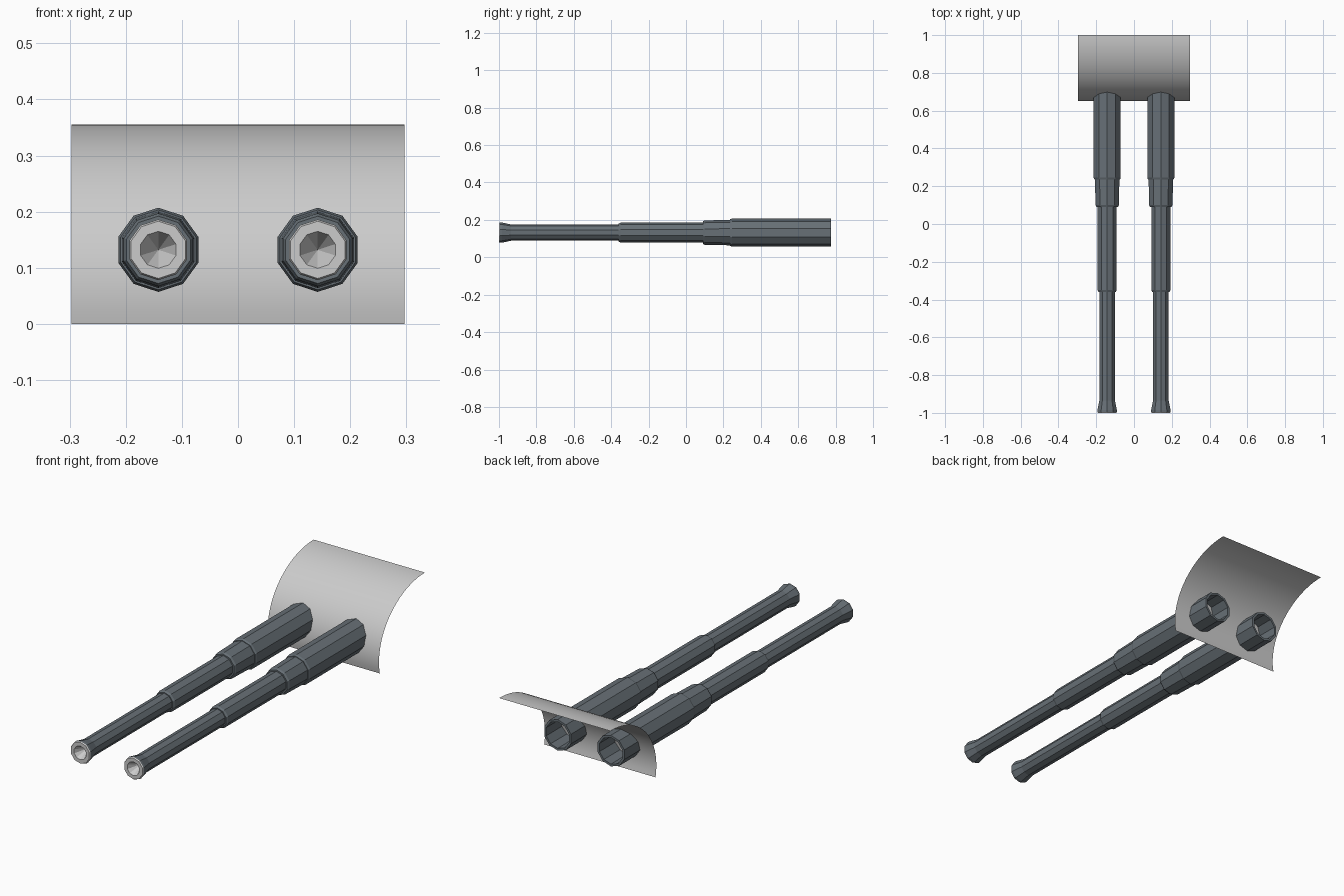
import bpy, bmesh
from math import sin, cos, pi, asin

if "Cube" in bpy.data.objects:
    bpy.data.objects.remove(bpy.data.objects["Cube"])

SIDES = 10
BARREL_X, BARREL_Z = 0.142, 0.132


def make_object(name, bm, material=None):
    mesh = bpy.data.meshes.new(name)
    bm.to_mesh(mesh)
    bm.free()
    if material:
        mesh.materials.append(material)
    obj = bpy.data.objects.new(name, mesh)
    bpy.context.collection.objects.link(obj)
    return obj


def lathe(name, profile, x, material=None):
    """Turn (y, radius) points around an axis along y; radius 0 closes to a point."""
    bm = bmesh.new()
    rings = []
    for y, r in profile:
        if r == 0:
            rings.append([bm.verts.new((x, y, BARREL_Z))] * SIDES)
        else:
            rings.append([bm.verts.new((x + r * sin(2 * pi * i / SIDES), y,
                                        BARREL_Z + r * cos(2 * pi * i / SIDES)))
                          for i in range(SIDES)])
    for a, b in zip(rings, rings[1:]):
        for i in range(SIDES):
            j = (i + 1) % SIDES
            quad = list(dict.fromkeys((a[i], a[j], b[j], b[i])))
            bm.faces.new(quad)
    return make_object(name, bm, material)


steel = bpy.data.materials.new("dark_steel")
steel.diffuse_color = (0.135, 0.16, 0.18, 1)
steel.use_nodes = True
steel.node_tree.nodes["Principled BSDF"].inputs["Base Color"].default_value = steel.diffuse_color

# Stepped barrel, from the flared muzzle to the hollow rear sleeve
barrel_profile = [
    (-0.995, 0.054), (-0.985, 0.054), (-0.935, 0.0435), (-0.36, 0.0435),
    (-0.36, 0.048), (-0.35, 0.053), (0.09, 0.053),
    (0.09, 0.060), (0.10, 0.065), (0.235, 0.068),
    (0.235, 0.071), (0.245, 0.075), (0.775, 0.075),
    (0.775, 0.064), (0.26, 0.064),
]
# Bare metal muzzle face with a conical bore
muzzle_profile = [(-0.94, 0), (-1.0, 0.033), (-1.0, 0.051), (-0.995, 0.054)]

for side, sx in (("left", -1), ("right", 1)):
    lathe(side + "_barrel", barrel_profile, sx * BARREL_X, steel)
    lathe(side + "_muzzle", muzzle_profile, sx * BARREL_X)

# Curved shield plate: an arc swept across x
HALF_W, CY, CZ, RY, RZ, STEPS = 0.297, 1.0, 0.055, 0.35, 0.30, 24
bm = bmesh.new()
start = asin(-CZ / RZ)
rows = []
for i in range(STEPS + 1):
    t = start + (pi / 2 - start) * i / STEPS
    y, z = CY - RY * cos(t), CZ + RZ * sin(t)
    rows.append([bm.verts.new((x, y, z)) for x in (-HALF_W, HALF_W)])
for (a, b), (c, d) in zip(rows, rows[1:]):
    bm.faces.new((a, b, d, c)).smooth = True
make_object("curved_shield", bm)
